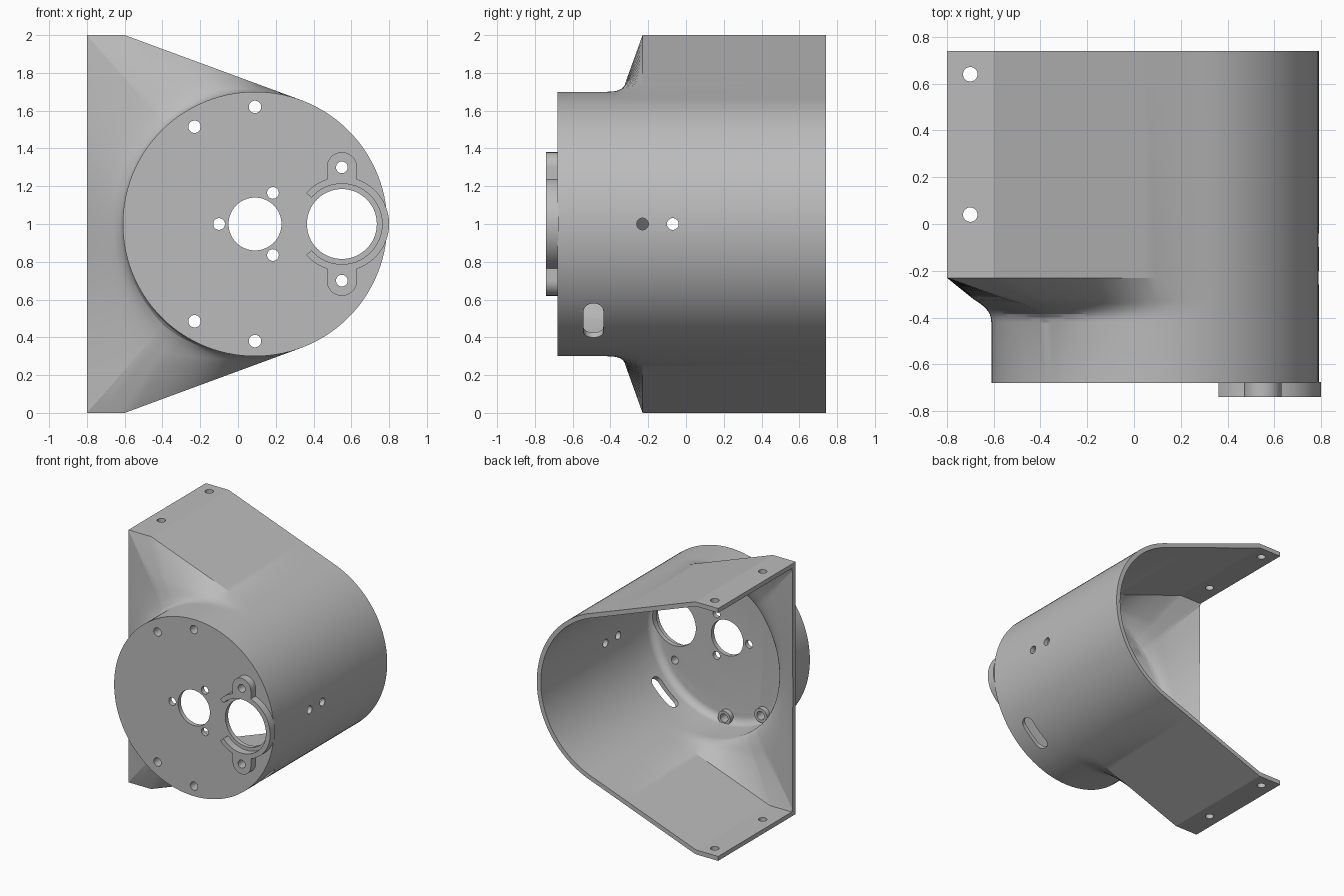
import bpy, bmesh
from math import sin, cos, pi, atan2, acos, asin, hypot, radians
from mathutils import Matrix

if "Cube" in bpy.data.objects:
    bpy.data.objects.remove(bpy.data.objects["Cube"])

CX, CZ, R, WALL = 0.09, 1.0, 0.70, 0.035
FRONT, BACK = -0.68, 0.74
# Angle where the sloping side meets the round nose
TANGENT = atan2(1, -0.69) - acos(R / hypot(0.69, 1))

grey = bpy.data.materials.new("plain_grey")
grey.use_nodes = True
grey.diffuse_color = (0.5, 0.5, 0.5, 1)
grey.node_tree.nodes["Principled BSDF"].inputs["Base Color"].default_value = (0.5, 0.5, 0.5, 1)


def finish(name, bm):
    bmesh.ops.recalc_face_normals(bm, faces=bm.faces)
    mesh = bpy.data.meshes.new(name)
    bm.to_mesh(mesh)
    bm.free()
    obj = bpy.data.objects.new(name, mesh)
    bpy.context.collection.objects.link(obj)
    mesh.materials.append(grey)
    return obj


def loft(name, rings, inset, left):
    """Skin from the round nose (t = 0) to the full side outline (t = 1)."""
    r, top = R - inset, 1 - inset
    bend = (r - top * sin(TANGENT)) / cos(TANGENT)
    corners = [TANGENT, atan2(top, bend), atan2(top, -left)]
    angles = sorted([i * pi / 60 for i in range(-59, 61)] + corners + [-a for a in corners])

    def reach(a):
        c, s = cos(a), abs(sin(a))
        if abs(a) <= TANGENT:
            return r
        d = r / max(1e-6, c * cos(TANGENT) + s * sin(TANGENT))
        if s > 1e-6:
            d = min(d, top / s)
        if c < -1e-6:
            d = min(d, left / -c)
        return d

    bm = bmesh.new()
    loops = []
    for t, y, shrink in rings:
        loop = []
        for a in angles:
            d = r - shrink + t * (reach(a) - r)
            loop.append(bm.verts.new((CX + d * cos(a), y, CZ + d * sin(a))))
        loops.append(loop)
    n = len(angles)
    for p, q in zip(loops, loops[1:]):
        for i in range(n):
            bm.faces.new((p[i], p[(i + 1) % n], q[(i + 1) % n], q[i]))
    bm.faces.new(loops[0])
    bm.faces.new(loops[-1])
    return finish(name, bm)


def arc(x, y, r, start, end, n=24):
    return [(x + r * cos(radians(start + (end - start) * i / n)),
             y + r * sin(radians(start + (end - start) * i / n))) for i in range(n + 1)]


def circle(x, y, r, n=40):
    return arc(x, y, r, 0, 360, n)[:-1]


def prism(bm, points, lo, hi, axes):
    """Extrude a flat outline along the third of the given axes."""
    m = Matrix(axes).transposed()
    a = [bm.verts.new(m @ Matrix.Translation((u, v, lo)).translation) for u, v in points]
    b = [bm.verts.new(m @ Matrix.Translation((u, v, hi)).translation) for u, v in points]
    n = len(points)
    for i in range(n):
        bm.faces.new((a[i], a[(i + 1) % n], b[(i + 1) % n], b[i]))
    bm.faces.new(a)
    bm.faces.new(b)


X, Y, Z = (1, 0, 0), (0, 1, 0), (0, 0, 1)
TO_BACK, TO_SIDE, UPWARD = (X, Z, Y), (Y, Z, X), (X, Y, Z)


def cut(obj, cutter):
    mod = obj.modifiers.new("cut", 'BOOLEAN')
    mod.operation, mod.solver, mod.object = 'DIFFERENCE', 'EXACT', cutter
    bpy.context.view_layer.objects.active = obj
    bpy.ops.object.modifier_apply(modifier=mod.name)


# Housing shell: outer skin minus cavity
flare = [(0, -0.42), (0.012, -0.40), (0.035, -0.385), (0.085, -0.37),
         (0.155, -0.355), (0.25, -0.34), (0.41, -0.32), (1, -0.23)]
outer = [(0, FRONT, 0)] + [(t, y, 0) for t, y in flare] + [(1, BACK, 0)]
fillet = [(0, FRONT + WALL + 0.06 * (1 - cos(radians(a))), 0.06 * (1 - sin(radians(a))))
          for a in range(0, 91, 15)]
inner = fillet + [(t, y + 0.048, 0) for t, y in flare] + [(1, BACK + 0.1, 0)]
housing = loft("housing_shell", outer, 0, 0.89)
cavity = loft("cavity_cutter", inner, WALL, 0.91)
cut(housing, cavity)

# Screw bosses inside the front plate
screws = [(CX, 1.62), (-0.23, 1.515), (-0.23, 0.485), (CX, 0.38)]
bm = bmesh.new()
for x, z in screws:
    prism(bm, circle(x, z, 0.055), FRONT + 0.02, -0.605, TO_BACK)
bosses = finish("screw_bosses", bm)

# Raised open ring with two screw tabs
HX, RING, TAB = 0.55, 0.25, 0.08
gap = asin(TAB / RING) * 180 / pi
outline = (arc(HX, CZ, RING, -139, -90 - gap, 10) + arc(HX, CZ - 0.30, TAB, 180, 360)
           + arc(HX, CZ, RING, gap - 90, 90 - gap, 40) + arc(HX, CZ + 0.30, TAB, 0, 180)
           + arc(HX, CZ, RING, 90 + gap, 139, 10) + arc(HX, CZ, 0.213, 139, -139, 72))
bm = bmesh.new()
prism(bm, outline, -0.74, FRONT + 0.004, TO_BACK)
ring = finish("bearing_ring", bm)

# All drilled holes
bm = bmesh.new()
holes = [(x, z, 0.033) for x, z in screws]
holes += [(CX, CZ, 0.14), (HX, CZ, 0.185), (HX, CZ + 0.30, 0.031), (HX, CZ - 0.30, 0.031)]
holes += [(CX + 0.19 * cos(a), CZ + 0.19 * sin(a), 0.031) for a in (pi, pi / 3, -pi / 3)]
for x, z, r in holes:
    prism(bm, circle(x, z, r, 64 if r > 0.1 else 32), -0.9, -0.56, TO_BACK)
for y in (-0.23, -0.07):
    prism(bm, circle(y, CZ, 0.031), 0.6, 1, TO_SIDE)
for y in (0.04, 0.64):
    prism(bm, circle(-0.7, y, 0.031), -0.1, 2.1, UPWARD)

# Rounded slot through the lower side
a = radians(-48)
radial, along = (cos(a), 0, sin(a)), (-sin(a), 0, cos(a))
mid = CX * along[0] + CZ * along[2]
depth = CX * radial[0] + CZ * radial[2]
slot = arc(-0.49, mid + 0.083, 0.052, 0, 180) + arc(-0.49, mid - 0.083, 0.052, 180, 360)
prism(bm, slot, depth + 0.6, depth + 0.8, (Y, along, radial))
drills = finish("hole_cutter", bm)

parts = [housing, bosses, ring]
for part in parts:
    cut(part, drills)
for helper in (cavity, drills):
    bpy.data.objects.remove(helper)

# Smooth curves, crisp edges
bpy.ops.object.select_all(action='DESELECT')
for part in parts:
    part.select_set(True)
bpy.context.view_layer.objects.active = housing
bpy.ops.object.shade_smooth_by_angle(angle=radians(19.5))
